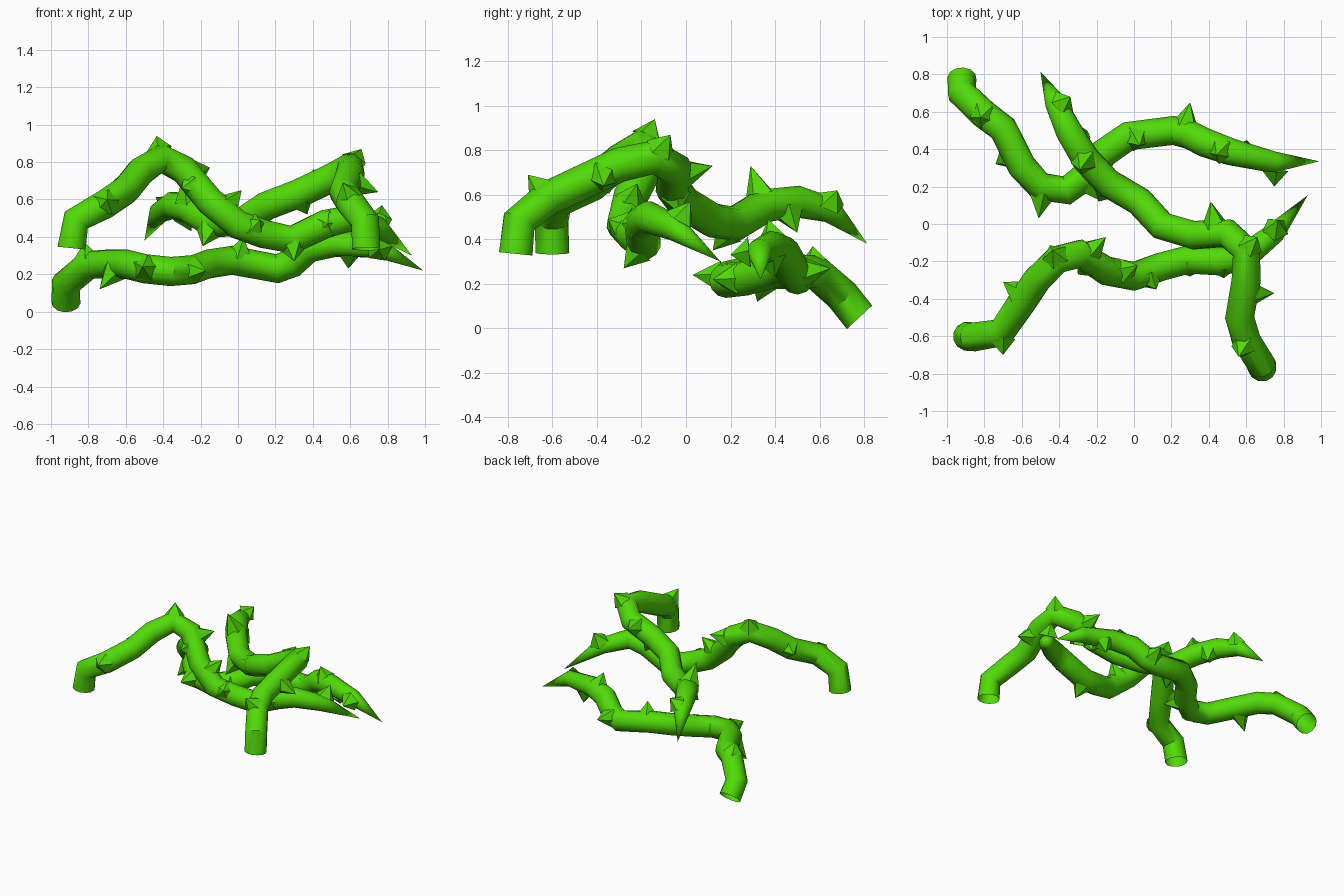
import bpy, bmesh, math
from mathutils import Vector

SIDES, R = 12, 0.078

green = bpy.data.materials.new("vine_green")
green.diffuse_color = (0.085, 0.7, 0.003, 1)


def finish(bm, name):
    bmesh.ops.recalc_face_normals(bm, faces=bm.faces)
    me = bpy.data.meshes.new(name)
    bm.to_mesh(me)
    bm.free()
    me.materials.append(green)
    ob = bpy.data.objects.new(name, me)
    bpy.context.collection.objects.link(ob)
    return ob


# Tube swept along a path, open at the root and tapering to a point
def vine(name, path, first_dir):
    pts = [Vector(p) for p in path]
    n = len(pts)
    segs = [(b - a).normalized() for a, b in zip(pts, pts[1:])]
    taper = {n - 2: 0.74, n - 3: 0.93}
    bm = bmesh.new()
    prev_t = Vector(first_dir).normalized()
    side = prev_t.orthogonal().normalized()
    prev = None
    for i in range(n - 1):
        t = prev_t if i == 0 else (segs[i - 1] + segs[i]).normalized()
        side = prev_t.rotation_difference(t) @ side
        up = t.cross(side)
        r = R * taper.get(i, 1)
        ring = []
        for k in range(SIDES):
            a = 2 * math.pi * k / SIDES
            ring.append(bm.verts.new(pts[i] + r * (math.cos(a) * side + math.sin(a) * up)))
        if prev:
            for k in range(SIDES):
                j = (k + 1) % SIDES
                bm.faces.new((prev[k], prev[j], ring[j], ring[k]))
        prev, prev_t = ring, t
    tip = bm.verts.new(pts[-1])
    for k in range(SIDES):
        bm.faces.new((prev[k], prev[(k + 1) % SIDES], tip))
    ob = finish(bm, name)
    bpy.context.view_layer.objects.active = ob
    ob.select_set(True)
    bpy.ops.object.shade_smooth_by_angle(angle=math.radians(38))
    ob.select_set(False)
    return pts


# Five-sided thorns pointing from the nearest place on the vine to each tip
def thorns(name, pts, tips):
    bm = bmesh.new()
    for tip in map(Vector, tips):
        best = None
        for a, b in zip(pts, pts[1:]):
            d = b - a
            f = max(0, min(1, (tip - a).dot(d) / d.length_squared))
            q = a + d * f
            if best is None or (tip - q).length < (tip - best).length:
                best = q
        axis = (tip - best).normalized()
        u = axis.orthogonal().normalized()
        w = axis.cross(u)
        root = best + axis * 0.045
        top = bm.verts.new(tip)
        ring = [bm.verts.new(root + 0.073 * (math.cos(a) * u + math.sin(a) * w))
                for a in (2 * math.pi * k / 5 for k in range(5))]
        for k in range(5):
            bm.faces.new((ring[k], ring[(k + 1) % 5], top))
    finish(bm, name)


# Low back vine
low = vine("low_vine", [
    (-0.92, 0.78, 0.05), (-0.92, 0.70, 0.15), (-0.80, 0.585, 0.25), (-0.70, 0.51, 0.255),
    (-0.60, 0.31, 0.255), (-0.50, 0.20, 0.23), (-0.36, 0.18, 0.215), (-0.24, 0.27, 0.225),
    (-0.16, 0.38, 0.255), (-0.03, 0.47, 0.275), (0.21, 0.50, 0.23), (0.29, 0.48, 0.26),
    (0.38, 0.435, 0.34), (0.52, 0.385, 0.365), (0.75, 0.33, 0.345), (0.99, 0.335, 0.22)],
    (0, -0.7, 0.75))
thorns("low_vine_thorns", low, [
    (-0.82, 0.57, 0.37), (-0.74, 0.32, 0.12), (-0.51, 0.03, 0.24), (-0.17, 0.12, 0.22),
    (0.03, 0.42, 0.40), (0.30, 0.65, 0.27), (0.44, 0.37, 0.49), (0.59, 0.40, 0.23),
    (0.75, 0.20, 0.33)])

# Vine rooted front right, crossing over to the back left
cross = vine("crossing_vine", [
    (0.685, -0.765, 0.335), (0.68, -0.75, 0.48), (0.60, -0.62, 0.585), (0.565, -0.50, 0.64),
    (0.60, -0.30, 0.735), (0.60, -0.14, 0.77), (0.50, -0.05, 0.715), (0.32, -0.06, 0.63),
    (0.15, -0.01, 0.565), (0.03, 0.12, 0.485), (-0.14, 0.22, 0.47), (-0.26, 0.35, 0.55),
    (-0.35, 0.50, 0.57), (-0.42, 0.65, 0.53), (-0.50, 0.815, 0.38)],
    (0, 0.1, 1))
thorns("crossing_vine_thorns", cross, [
    (0.56, -0.71, 0.69), (0.75, -0.37, 0.64), (0.66, -0.07, 0.87), (0.41, 0.12, 0.73),
    (0.37, -0.03, 0.52), (-0.19, 0.12, 0.35), (-0.29, 0.29, 0.73), (-0.25, 0.50, 0.43),
    (-0.34, 0.68, 0.62)])

# Vine rooted front left, arching high and running to the right
arch = vine("arching_vine", [
    (-0.89, -0.60, 0.34), (-0.865, -0.605, 0.49), (-0.71, -0.58, 0.575), (-0.60, -0.42, 0.65),
    (-0.52, -0.30, 0.75), (-0.41, -0.19, 0.82), (-0.29, -0.16, 0.76), (-0.15, -0.25, 0.59),
    (0.00, -0.28, 0.465), (0.14, -0.23, 0.415), (0.29, -0.19, 0.385), (0.47, -0.20, 0.47),
    (0.60, -0.17, 0.50), (0.75, -0.05, 0.45), (0.93, 0.155, 0.30)],
    (0.1, 0, 1))
thorns("arching_vine_thorns", arch, [
    (-0.70, -0.70, 0.60), (-0.70, -0.31, 0.67), (-0.435, -0.14, 0.94), (-0.15, -0.07, 0.77),
    (-0.30, -0.27, 0.66), (0.02, -0.22, 0.65), (0.12, -0.35, 0.49), (0.30, -0.28, 0.27),
    (0.48, -0.29, 0.47), (0.77, 0.02, 0.57)])
